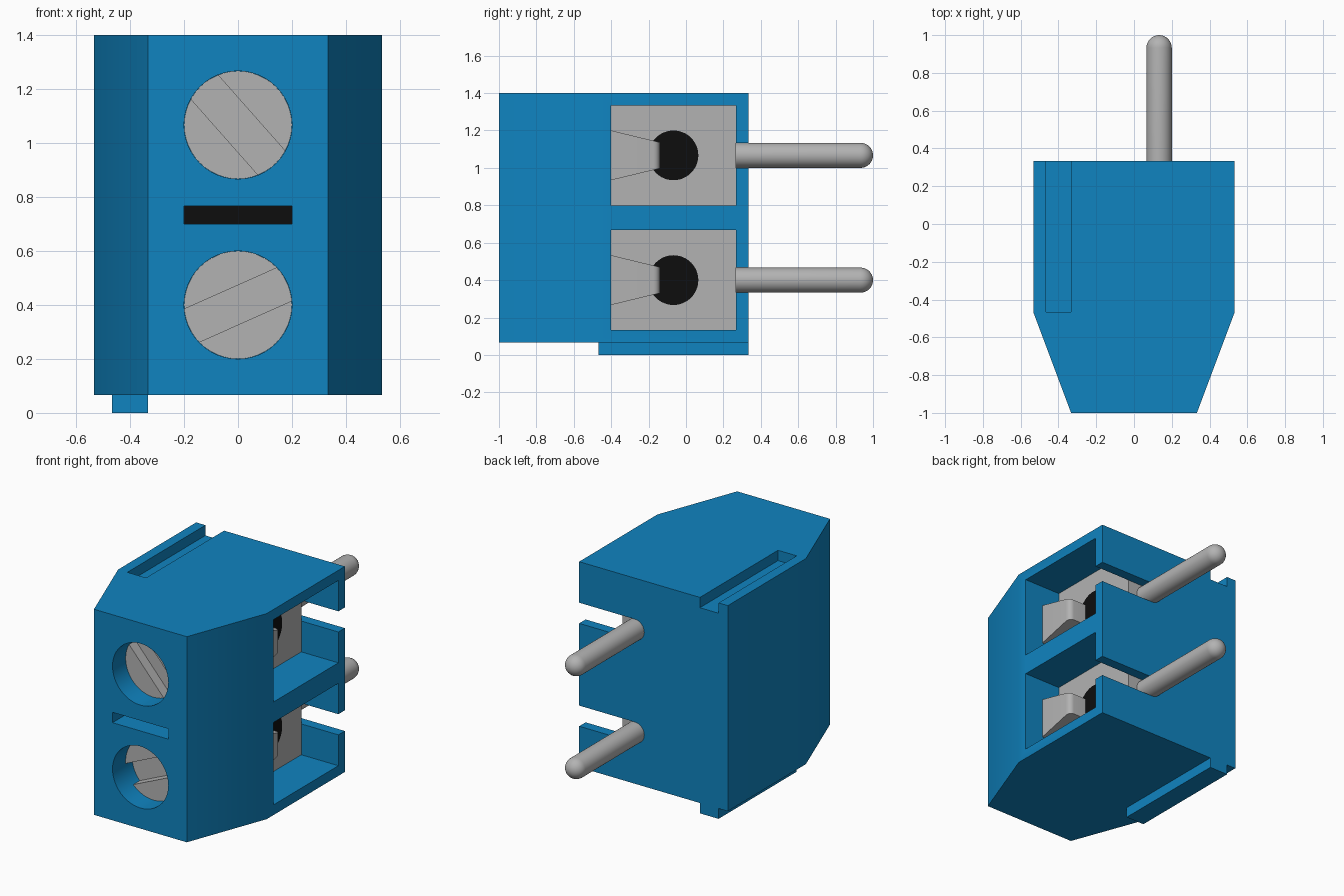
import bpy, bmesh, math
from mathutils import Matrix, Vector

cube = bpy.data.objects.get("Cube")
if cube:
    bpy.data.objects.remove(cube)


def material(name, rgb):
    m = bpy.data.materials.new(name)
    m.use_nodes = True
    m.diffuse_color = (*rgb, 1)
    m.node_tree.nodes["Principled BSDF"].inputs["Base Color"].default_value = (*rgb, 1)
    return m


BLUE = material("blue plastic", (0.005, 0.23, 0.53))
GREY = material("grey metal", (0.45, 0.45, 0.45))
BLACK = material("black void", (0.004, 0.004, 0.004))


def finish(name, bm, mat):
    bmesh.ops.recalc_face_normals(bm, faces=bm.faces)
    mesh = bpy.data.meshes.new(name)
    bm.to_mesh(mesh)
    bm.free()
    mesh.materials.append(mat)
    ob = bpy.data.objects.new(name, mesh)
    bpy.context.collection.objects.link(ob)
    return ob


def prism(name, outline, lo, hi, mat, place=lambda a, b, h: (a, b, h)):
    """Extrude a 2D outline between two heights along a chosen axis."""
    bm = bmesh.new()
    face = bm.faces.new([bm.verts.new(place(a, b, lo)) for a, b in outline])
    grown = bmesh.ops.extrude_face_region(bm, geom=[face])["geom"]
    move = Vector(place(0, 0, hi)) - Vector(place(0, 0, lo))
    bmesh.ops.translate(bm, vec=move, verts=[v for v in grown if isinstance(v, bmesh.types.BMVert)])
    return finish(name, bm, mat)


def box(name, x, y, z, mat):
    return prism(name, [(x[0], y[0]), (x[1], y[0]), (x[1], y[1]), (x[0], y[1])], z[0], z[1], mat)


def cylinder(name, centre, radius, length, axis, mat):
    bm = bmesh.new()
    turn = Matrix.Rotation(math.pi / 2, 4, "X" if axis == "y" else "Y")
    bmesh.ops.create_cone(bm, cap_ends=True, segments=48, radius1=radius, radius2=radius,
                          depth=length, matrix=Matrix.Translation(centre) @ turn)
    return finish(name, bm, mat)


def cut(target, cutter):
    mod = target.modifiers.new("cut", "BOOLEAN")
    mod.operation = "DIFFERENCE"
    mod.solver = "EXACT"
    mod.object = cutter
    bpy.context.view_layer.objects.active = target
    bpy.ops.object.modifier_apply(modifier=mod.name)
    bpy.data.objects.remove(cutter)


def smooth(ob):
    bpy.ops.object.select_all(action="DESELECT")
    ob.select_set(True)
    bpy.context.view_layer.objects.active = ob
    bpy.ops.object.shade_smooth_by_angle(angle=math.radians(30))


# Housing with chamfered front, joining groove on top and joining rib below
half = [(0.333, -1), (0.533, -0.467), (0.533, 0.333)]
housing = prism("housing", half + [(-x, y) for x, y in reversed(half)], 0.067, 1.4, BLUE)
cut(housing, box("groove_cutter", (-0.467, -0.333), (-0.467, 0.5), (1.333, 1.5), BLUE))
box("joining_rib", (-0.467, -0.333), (-0.467, 0.333), (0, 0.08), BLUE)

# Narrow slot between the screws, dark at its bottom
cut(housing, box("slot_cutter", (-0.2, 0.2), (-1.1, -0.6), (0.7, 0.767), BLUE))
box("slot_bottom", (-0.2, 0.2), (-0.606, -0.6), (0.7, 0.767), BLACK)

for label, z, angle in (("lower", 0.4, 24), ("upper", 1.067, -48.5)):
    # Side pocket, back slot for the pin, round screw opening
    cut(housing, box("pocket_cutter", (-0.267, 0.7), (-0.4, 0.267), (z - 0.267, z + 0.267), BLUE))
    cut(housing, box("back_cutter", (0.133, 0.7), (0.2, 0.5), (z - 0.067, z + 0.067), BLUE))
    cut(housing, cylinder("screw_cutter", (0, -0.9, z), 0.2, 0.4, "y", BLUE))

    # Metal cage with dark wire hole
    box(label + "_cage", (-0.267, 0.267), (-0.4, 0.267), (z - 0.267, z + 0.267), GREY)
    cylinder(label + "_wire_hole", (0.268, -0.067, z), 0.133, 0.006, "x", BLACK)

    # Tapered clamp leaf with a rounded tip
    leaf = prism(label + "_clamp_leaf",
                 [(-0.4, z - 0.133), (-0.14, z - 0.07), (-0.14, z + 0.07), (-0.4, z + 0.133)],
                 0.26, 0.4, GREY, lambda a, b, h: (h, a, b))
    bm = bmesh.new()
    bm.from_mesh(leaf.data)
    tip = [e for e in bm.edges if all(v.co.y > -0.2 and v.co.x > 0.3 for v in e.verts)]
    bmesh.ops.bevel(bm, geom=tip, offset=0.035, segments=5, profile=0.5, affect="EDGES")
    bm.to_mesh(leaf.data)
    bm.free()
    smooth(leaf)

    # Slotted screw head
    screw = cylinder(label + "_screw", (0, -0.785, z), 0.1995, 0.163, "y", GREY)
    slot = box("screw_slot_cutter", (-0.4, 0.4), (-1, -0.8), (-0.067, 0.067), GREY)
    slot.data.transform(Matrix.Translation((0, 0, z)) @ Matrix.Rotation(-math.radians(angle), 4, "Y"))
    cut(screw, slot)
    smooth(screw)

    # Solder pin with a domed end
    r = 0.067
    bm = bmesh.new()
    arc = [(r * math.cos(i * math.pi / 16), 1 - r + r * math.sin(i * math.pi / 16)) for i in range(9)]
    points = [bm.verts.new((0.133 + a, y, z)) for a, y in [(0, 0.26), (r, 0.26)] + arc]
    edges = [bm.edges.new(pair) for pair in zip(points, points[1:])]
    bmesh.ops.spin(bm, geom=points + edges, cent=(0.133, 0, z), axis=(0, 1, 0),
                   angle=2 * math.pi, steps=32)
    bmesh.ops.remove_doubles(bm, verts=bm.verts, dist=0.0005)
    smooth(finish(label + "_pin", bm, GREY))

smooth(housing)
